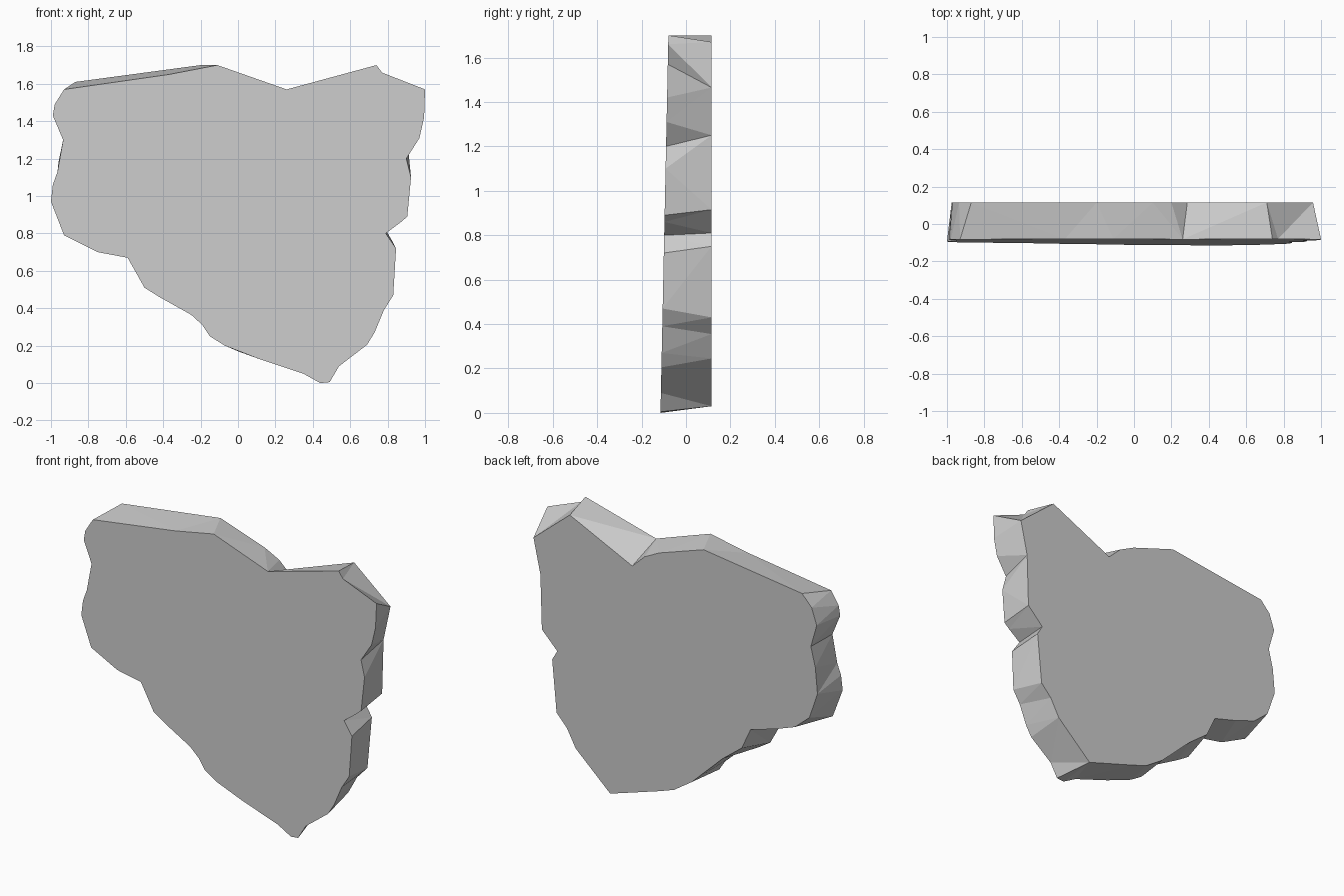
import bpy, bmesh
from mathutils import Vector

# Outlines (x, z), both starting at the top left and running clockwise
front_outline = [
    (-.93, 1.57), (-.37, 1.65), (-.11, 1.70), (.26, 1.57), (.74, 1.70), (.77, 1.66),
    (1.0, 1.57), (.995, 1.42), (.97, 1.31), (.90, 1.20), (.925, 1.10), (.905, .89),
    (.87, .86), (.79, .80), (.845, .72), (.83, .47), (.78, .39), (.73, .27), (.69, .205),
    (.54, .09), (.49, .005), (.44, 0), (.35, .05), (.11, .13), (-.07, .20), (-.15, .25),
    (-.19, .31), (-.25, .365), (-.42, .46), (-.50, .51), (-.59, .67), (-.75, .70),
    (-.93, .79), (-1.0, .97), (-.99, 1.06), (-.965, 1.13), (-.935, 1.30), (-.99, 1.43),
    (-.98, 1.49)]
back_outline = [
    (-.87, 1.61), (-.20, 1.70), (.10, 1.60), (.20, 1.55), (.285, 1.47), (.71, 1.67),
    (.957, 1.465), (.91, 1.25), (.90, .915), (.795, .81), (.83, .75), (.80, .43),
    (.73, .355), (.67, .245), (.435, .03), (.10, .135), (0, .17), (-.12, .25),
    (-.33, .45), (-.46, .55), (-.52, .68), (-.68, .725), (-.82, .775), (-.92, .86),
    (-.975, 1.02), (-.96, 1.18), (-.93, 1.30), (-.97, 1.44), (-.935, 1.54)]

bm = bmesh.new()
front = [bm.verts.new((x, -.115 + .021 * z, z)) for x, z in front_outline]
back = [bm.verts.new((x, .115, z)) for x, z in back_outline]

# Flat front and back
bm.faces.new(front)
bm.faces.new(back[::-1])

# Slanted rim: zip the outlines together along the shortest diagonals
i = j = 0
nf, nb = len(front), len(back)
while i < nf or j < nb:
    f, b = front[i % nf], back[j % nb]
    f2, b2 = front[(i + 1) % nf], back[(j + 1) % nb]
    step_front = j == nb or (i < nf and (f2.co - b.co).length < (b2.co - f.co).length)
    if step_front:
        bm.faces.new((f, b, f2))
        i += 1
    else:
        bm.faces.new((f, b, b2))
        j += 1
bmesh.ops.recalc_face_normals(bm, faces=bm.faces)

mesh = bpy.data.meshes.new("stone_slab")
bm.to_mesh(mesh)
bm.free()
bpy.context.collection.objects.link(bpy.data.objects.new("stone_slab", mesh))
